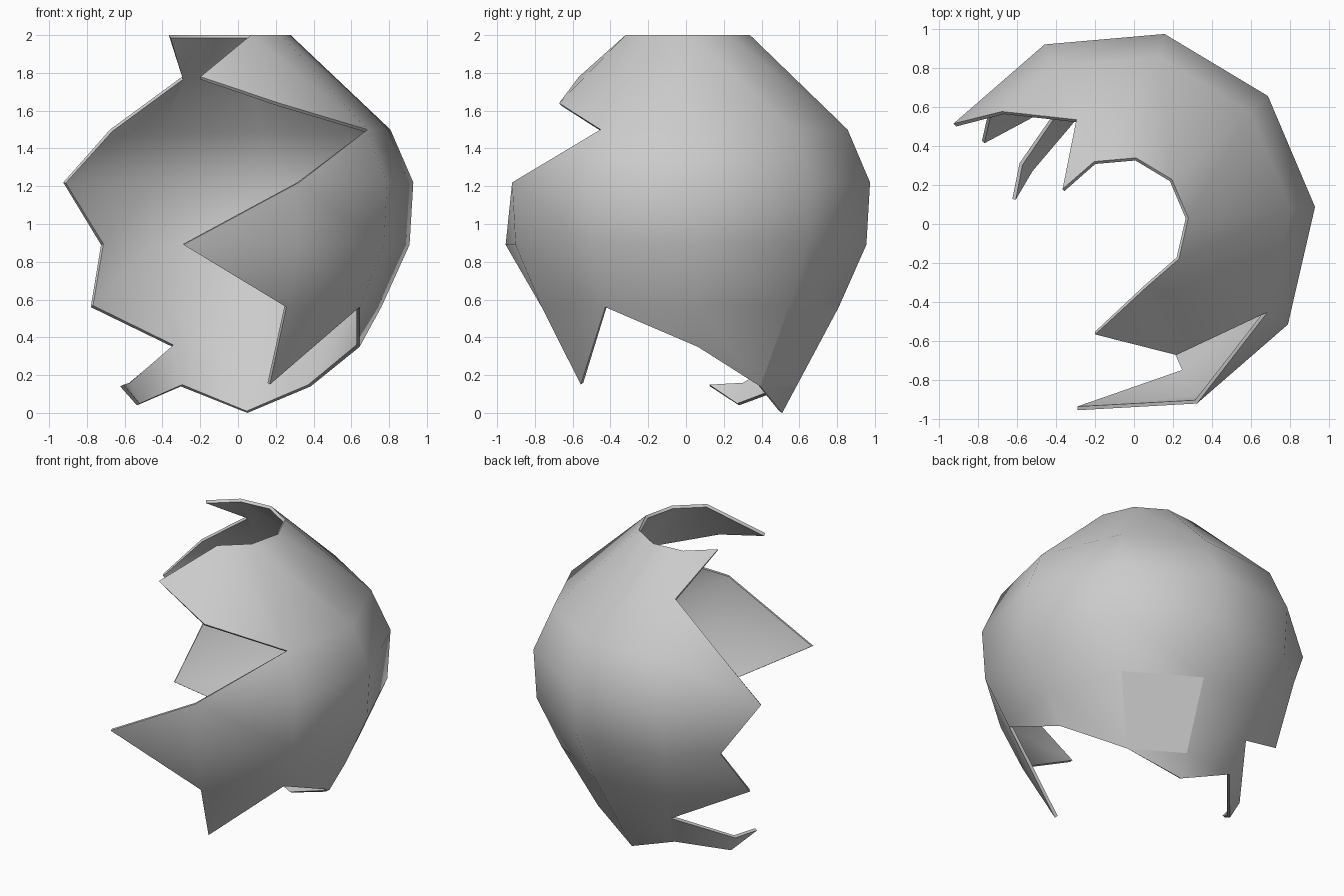
import bpy
import bmesh
import math
from mathutils import Vector

cube = bpy.data.objects.get("Cube")
if cube:
    bpy.data.objects.remove(cube, do_unlink=True)

SIDES = 10
AXIS_X = -0.068
START = math.radians(5)
PROFILE = [(2.0, 0.348), (1.5, 0.878), (1.22, 1.0), (0.89, 0.98), (0.56, 0.83), (0.0, 0.523)]
RINGS = [z for z, r in PROFILE[:-1]]
# Extra corners where the cracks meet a meridian
STOPS = {2: [0.14], 3: [1.78], 8: [1.64]}


def radius(z):
    for (z1, r1), (z0, r0) in zip(PROFILE, PROFILE[1:]):
        if z >= z0:
            return r0 + (r1 - r0) * (z - z0) / (z1 - z0)


def meridian(k, z):
    a = START + math.tau * k / SIDES
    return Vector((AXIS_X + radius(z) * math.cos(a), radius(z) * math.sin(a), z))


def place(k, z):
    low = math.floor(k)
    return meridian(low, z).lerp(meridian(low + 1, z), k - low)


bm = bmesh.new()
corners = {}


def corner(k, z):
    key = (round(k % SIDES, 2), z)
    if key not in corners:
        corners[key] = bm.verts.new(place(k, z))
    return corners[key]


def panel(*points):
    """Add one face, picking up the extra corners along its upright edges."""
    loop = []
    for (k, z), (k2, z2) in zip(points, points[1:] + points[:1]):
        loop.append(corner(k, z))
        if k == k2:
            between = [s for s in STOPS.get(k, []) if min(z, z2) < s < max(z, z2)]
            loop += [corner(k, s) for s in sorted(between, reverse=z > z2)]
    face = bm.faces.new(loop)
    face.normal_update()
    if face.normal.dot(face.calc_center_median() - Vector((AXIS_X, 0, 1))) < 0:
        face.normal_flip()
    return face


# Whole bands around the unbroken side
for k in (9, 10, 11, 12, 13):
    a, b = k % SIDES, (k + 1) % SIDES
    if k == 13:
        break
    for top, low in zip(RINGS, RINGS[1:]):
        panel((a, top), (a, low), (b, low), (b, top))

# Jagged lower edge
panel((9, 0.56), (0, 0.35), (0, 0.56))
panel((0, 0.56), (0, 0.35), (1, 0.14), (1, 0.56))
flat_panel = panel((1, 0.56), (1, 0.14), (2, 0.14), (2, 0.56))
panel((1, 0.14), (2, 0.0), (2, 0.14))
panel((2, 0.56), (2, 0.0), (3, 0.14), (3, 0.35), (3, 0.56))

# Broken edge on the back right, with the small lower hook
panel((3, 2.0), (3, 1.78), (4, 2.0))
panel((3, 1.78), (3, 1.5), (3.65, 1.5))
panel((3, 1.5), (3, 1.22), (4, 1.22), (3.65, 1.5))
panel((3, 1.22), (3, 0.89), (3.6, 0.89), (4, 1.22))
panel((3, 0.89), (3, 0.56), (4, 0.56), (3.6, 0.89))
panel((3, 0.56), (3, 0.35), (4, 0.56))
panel((3, 0.35), (3, 0.14), (4, 0.04), (4, 0.15))
panel((4, 0.15), (4, 0.04), (4.5, 0.14))

# Front upper shard
panel((8, 2.0), (8, 1.64), (9, 1.5), (9, 2.0))
panel((7, 1.78), (8, 1.64), (8, 2.0))

# Front middle shard and its downward spike
panel((8, 1.22), (9, 1.22), (9, 1.5))
panel((8, 1.22), (8, 0.89), (9, 0.89), (9, 1.22))
panel((8, 0.89), (8, 0.56), (9, 0.56), (9, 0.89))
panel((7, 0.89), (8, 0.89), (8, 1.22))
panel((7, 0.89), (8, 0.56), (8, 0.89))
panel((8, 0.56), (8, 0.15), (9, 0.56))

bm.faces.index_update()
flat_index = flat_panel.index
mesh = bpy.data.meshes.new("broken_shell")
bm.to_mesh(mesh)
bm.free()
shell = bpy.data.objects.new("broken_shell", mesh)
bpy.context.collection.objects.link(shell)

# Shell colour
grey = bpy.data.materials.new("shell_grey")
grey.use_nodes = True
colour = (0.6, 0.6, 0.6, 1)
grey.diffuse_color = colour
grey.node_tree.nodes["Principled BSDF"].inputs["Base Color"].default_value = colour
mesh.materials.append(grey)

# Thin wall, smooth sides and crisp broken rim
bpy.ops.object.select_all(action="DESELECT")
bpy.context.view_layer.objects.active = shell
shell.select_set(True)
wall = shell.modifiers.new("wall", "SOLIDIFY")
wall.thickness = 0.02
wall.offset = -1
bpy.ops.object.modifier_apply(modifier=wall.name)
bpy.ops.object.shade_smooth_by_angle(angle=math.radians(60))
shell.data.polygons[flat_index].use_smooth = False
